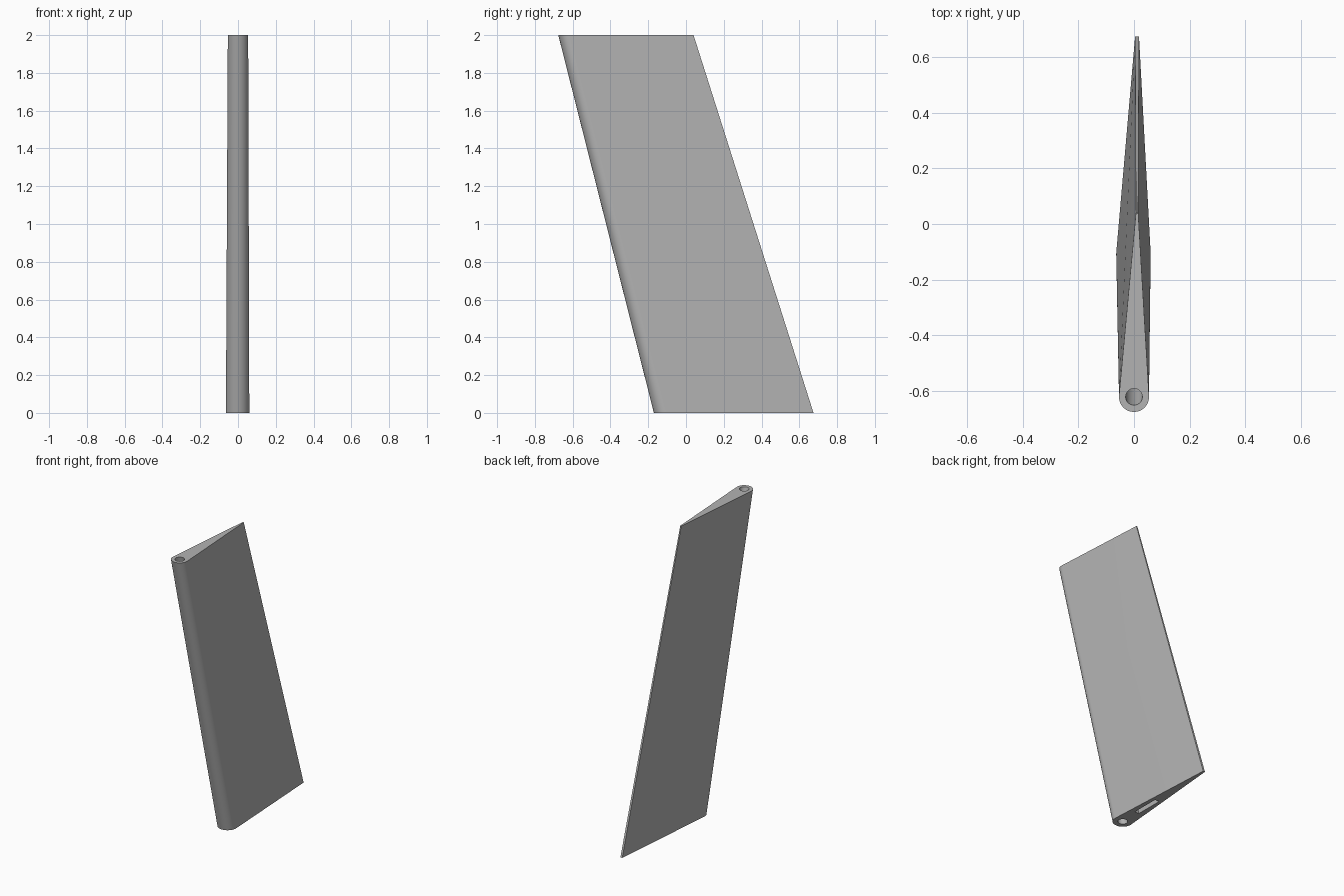
import bpy
import bmesh
import math
from mathutils import Vector

cube = bpy.data.objects.get("Cube")
if cube:
    bpy.data.objects.remove(cube, do_unlink=True)

grey = bpy.data.materials.new("plain grey")
grey.use_nodes = True
colour = (0.45, 0.45, 0.45, 1)
grey.diffuse_color = colour
grey.node_tree.nodes["Principled BSDF"].inputs["Base Color"].default_value = colour

HEIGHT = 2.0
ROOT_NOSE = Vector((-0.002, -0.108, 0))
TIP_NOSE = Vector((0, -0.622, HEIGHT))
TAIL_X = 0.011


def loft(name, lower, upper):
    """Closed solid between two matching outlines."""
    bm = bmesh.new()
    a = [bm.verts.new(p) for p in lower]
    b = [bm.verts.new(p) for p in upper]
    n = len(a)
    for i in range(n):
        j = (i + 1) % n
        bm.faces.new((a[i], a[j], b[j], b[i]))
    bm.faces.new(a[::-1])
    bm.faces.new(b)
    bmesh.ops.recalc_face_normals(bm, faces=bm.faces)
    mesh = bpy.data.meshes.new(name)
    bm.to_mesh(mesh)
    bm.free()
    mesh.materials.append(grey)
    obj = bpy.data.objects.new(name, mesh)
    bpy.context.collection.objects.link(obj)
    return obj


def section(nose, radius, tail_y, tail_half, steps=24):
    """Teardrop outline: round nose with tangent sides to a thin tail."""
    lean = math.asin((radius - tail_half) / (tail_y - nose.y))
    sweep = math.pi - 2 * lean
    pts = []
    for i in range(steps + 1):
        t = math.pi + lean + sweep * i / steps
        # shift the arc ends so the sides meet the nose smoothly
        t = math.pi - lean + (math.pi + 2 * lean) * i / steps
        pts.append(nose + Vector((math.cos(t), math.sin(t), 0)) * radius)
    pts.append(Vector((TAIL_X + tail_half, tail_y, nose.z)))
    pts.append(Vector((TAIL_X - tail_half, tail_y, nose.z)))
    return pts


def circle(centre, radius, steps=32):
    return [centre + Vector((math.cos(2 * math.pi * i / steps),
                             math.sin(2 * math.pi * i / steps), 0)) * radius
            for i in range(steps)]


def rectangle(centre, half_x, half_y):
    return [centre + Vector((sx * half_x, sy * half_y, 0))
            for sx, sy in ((-1, -1), (1, -1), (1, 1), (-1, 1))]


# Swept blade
blade = loft("fin_blade",
             section(ROOT_NOSE, 0.062, 0.675, 0.007),
             section(TIP_NOSE, 0.054, 0.04, 0.004))

# Pivot bore along the leading edge, and blind slot in the root
sweep_axis = TIP_NOSE - ROOT_NOSE
bore = loft("bore_cutter",
            circle(ROOT_NOSE - sweep_axis * 0.05, 0.03),
            circle(TIP_NOSE + sweep_axis * 0.05, 0.03))
slot_centre = Vector((0.002, 0.125, 0))
slot = loft("slot_cutter",
            rectangle(slot_centre - sweep_axis * 0.05, 0.016, 0.095),
            rectangle(slot_centre + sweep_axis * 0.1, 0.016, 0.095))

for cutter in (bore, slot):
    cut = blade.modifiers.new(cutter.name, "BOOLEAN")
    cut.operation = "DIFFERENCE"
    cut.solver = "EXACT"
    cut.object = cutter

# Apply the cuts and remove the helpers
bpy.context.view_layer.update()
result = bpy.data.meshes.new_from_object(
    blade.evaluated_get(bpy.context.evaluated_depsgraph_get()))
blade.modifiers.clear()
blade.data = result
for cutter in (bore, slot):
    bpy.data.objects.remove(cutter, do_unlink=True)

bpy.ops.object.select_all(action="DESELECT")
blade.select_set(True)
bpy.context.view_layer.objects.active = blade
bpy.ops.object.shade_smooth_by_angle(angle=math.radians(30))
